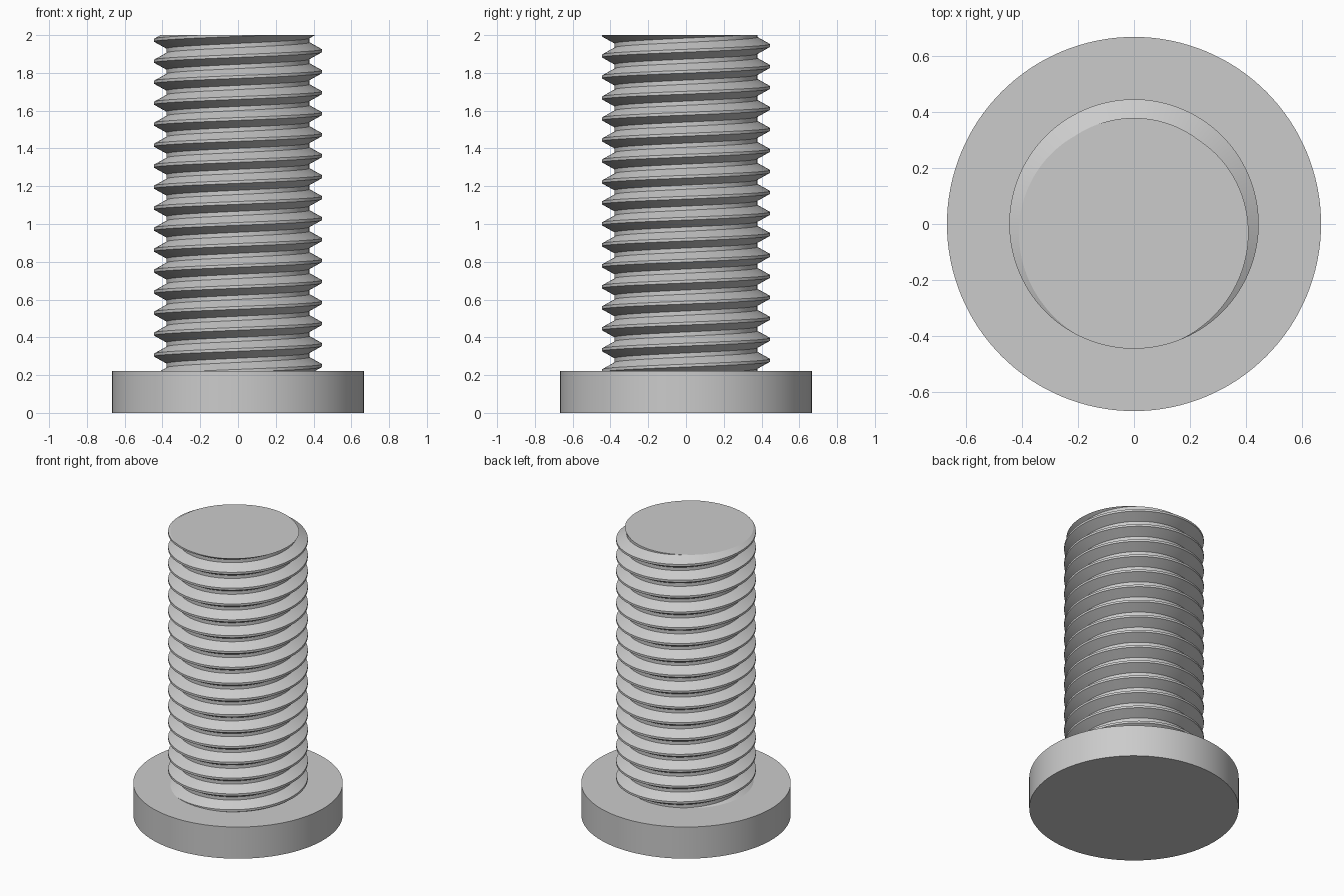
import bpy, bmesh, math

default = bpy.data.objects.get("Cube")
if default:
    bpy.data.objects.remove(default, do_unlink=True)

# Dimensions
UNIT = 1 / 9
HEAD_R, HEAD_H = 6 * UNIT, 2 * UNIT
CREST_R, ROOT_R, PITCH = 4 * UNIT, 0.378, UNIT
TOP = 2.0
SEGMENTS = 128

# Plain grey metal
steel = bpy.data.materials.new("grey steel")
steel.use_nodes = True
colour = (0.6, 0.6, 0.6, 1)
steel.diffuse_color = colour
steel.node_tree.nodes["Principled BSDF"].inputs["Base Color"].default_value = colour


def finish(bm, name):
    """Turn a bmesh into a smooth object with crisp edges."""
    bmesh.ops.recalc_face_normals(bm, faces=bm.faces[:])
    mesh = bpy.data.meshes.new(name)
    bm.to_mesh(mesh)
    bm.free()
    mesh.materials.append(steel)
    obj = bpy.data.objects.new(name, mesh)
    bpy.context.collection.objects.link(obj)
    bpy.ops.object.select_all(action='DESELECT')
    obj.select_set(True)
    bpy.context.view_layer.objects.active = obj
    bpy.ops.object.shade_smooth_by_angle(angle=math.radians(20))
    return obj


# Flat round head
bm = bmesh.new()
bmesh.ops.create_cone(bm, cap_ends=True, segments=SEGMENTS,
                      radius1=HEAD_R, radius2=HEAD_R, depth=HEAD_H)
bmesh.ops.translate(bm, verts=bm.verts[:], vec=(0, 0, HEAD_H / 2))
finish(bm, "bolt_head")

# Threaded shank: one tooth profile (radius, height in pitches) wound up a helix
crest, root = 0.135, 0.2
flank = (1 - crest - root) / 2
tooth = [(CREST_R, -crest / 2), (CREST_R, crest / 2),
         (ROOT_R, crest / 2 + flank), (ROOT_R, crest / 2 + flank + root)]
turns = round((TOP - HEAD_H) / PITCH) + 4
start_angle = math.radians(-92)
start_z = HEAD_H - 2 * PITCH

bm = bmesh.new()
columns = []
for j in range(SEGMENTS):
    a = start_angle + math.tau * j / SEGMENTS
    columns.append([
        bm.verts.new((r * math.cos(a), r * math.sin(a),
                      start_z + PITCH * (turn + h + j / SEGMENTS)))
        for turn in range(turns) for r, h in tooth])

# The last column joins the first one a full turn higher
for j in range(SEGMENTS):
    here = columns[j]
    after = columns[j + 1] if j + 1 < SEGMENTS else columns[0][len(tooth):]
    for m in range(min(len(here), len(after)) - 1):
        bm.faces.new((here[m], after[m], after[m + 1], here[m + 1]))

# Trim both ends flat (the lower one inside the head) and cap them
for z, direction in ((TOP, 1), (HEAD_H - 0.03, -1)):
    bmesh.ops.bisect_plane(bm, geom=bm.verts[:] + bm.edges[:] + bm.faces[:],
                           plane_co=(0, 0, z), plane_no=(0, 0, direction),
                           clear_outer=True)
bmesh.ops.holes_fill(bm, edges=[e for e in bm.edges if e.is_boundary], sides=0)
finish(bm, "threaded_shank")
